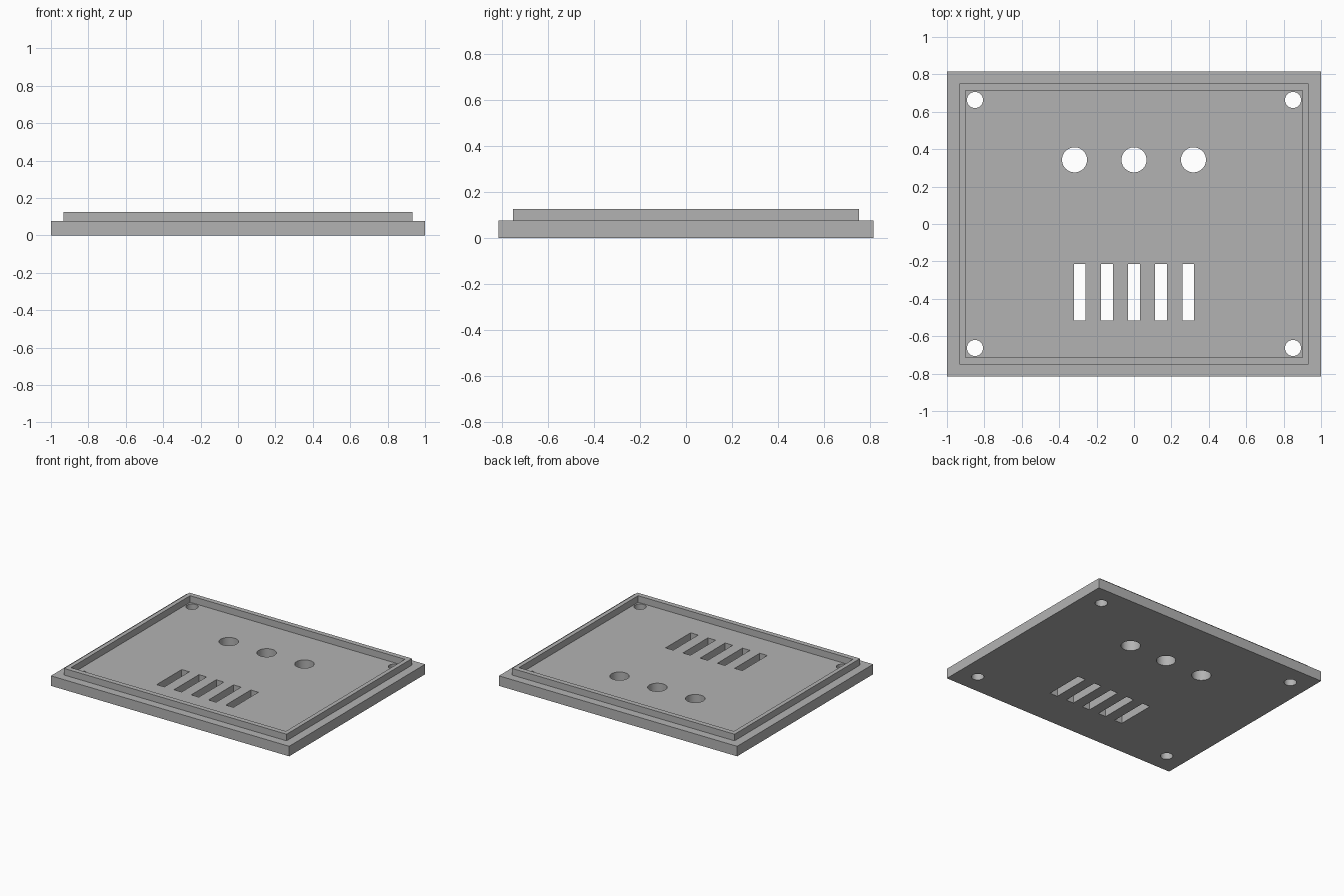
import bpy
import bmesh
from mathutils import Matrix, Vector

if "Cube" in bpy.data.objects:
    bpy.data.objects.remove(bpy.data.objects["Cube"], do_unlink=True)

BASE_TOP, RIM_TOP = 0.076, 0.126

grey = bpy.data.materials.new("Plain grey")
grey.use_nodes = True
colour = (0.45, 0.45, 0.45, 1)
grey.diffuse_color = colour
grey.node_tree.nodes["Principled BSDF"].inputs["Base Color"].default_value = colour


def make_object(name, bm):
    bmesh.ops.recalc_face_normals(bm, faces=bm.faces)
    mesh = bpy.data.meshes.new(name)
    bm.to_mesh(mesh)
    bm.free()
    mesh.materials.append(grey)
    obj = bpy.data.objects.new(name, mesh)
    bpy.context.collection.objects.link(obj)
    return obj


# Cover plate with its raised rim: rectangular loops (half x, half y, z), bridged
steps = [(1, 0.815, 0), (1, 0.815, BASE_TOP),
         (0.934, 0.752, BASE_TOP), (0.934, 0.752, RIM_TOP),
         (0.902, 0.714, RIM_TOP), (0.902, 0.714, BASE_TOP)]
bm = bmesh.new()
loops = [[bm.verts.new((sx * x, sy * y, z))
          for sx, sy in ((-1, -1), (1, -1), (1, 1), (-1, 1))] for x, y, z in steps]
for low, high in zip(loops, loops[1:]):
    for i in range(4):
        j = (i + 1) % 4
        bm.faces.new((low[i], low[j], high[j], high[i]))
bm.faces.new(loops[0])
bm.faces.new(loops[-1])
cover = make_object("cover_plate", bm)

# Cutters for all the through openings
bm = bmesh.new()


def round_hole(x, y, radius):
    bmesh.ops.create_cone(bm, cap_ends=True, segments=48, radius1=radius, radius2=radius,
                          depth=0.5, matrix=Matrix.Translation((x, y, 0)))


def slot(x, y, width, length):
    size = Matrix.Diagonal(Vector((width, length, 0.5, 1)))
    bmesh.ops.create_cube(bm, size=1, matrix=Matrix.Translation((x, y, 0)) @ size)


for sx in (-1, 1):          # corner screw holes
    for sy in (-1, 1):
        round_hole(sx * 0.85, sy * 0.663, 0.043)
for i in (-1, 0, 1):        # row of control holes
    round_hole(i * 0.318, 0.343, 0.067)
for i in range(-2, 3):      # vent slots
    slot(i * 0.145, -0.365, 0.064, 0.3)
cutter = make_object("opening_cutters", bm)
cutter.hide_render = True

# Cut the openings, then discard the cutters
cut = cover.modifiers.new("Openings", 'BOOLEAN')
cut.operation = 'DIFFERENCE'
cut.solver = 'EXACT'
cut.object = cutter
bpy.ops.object.select_all(action='DESELECT')
cover.select_set(True)
bpy.context.view_layer.objects.active = cover
bpy.ops.object.modifier_apply(modifier=cut.name)
bpy.data.objects.remove(cutter, do_unlink=True)
bpy.ops.object.shade_smooth_by_angle()
